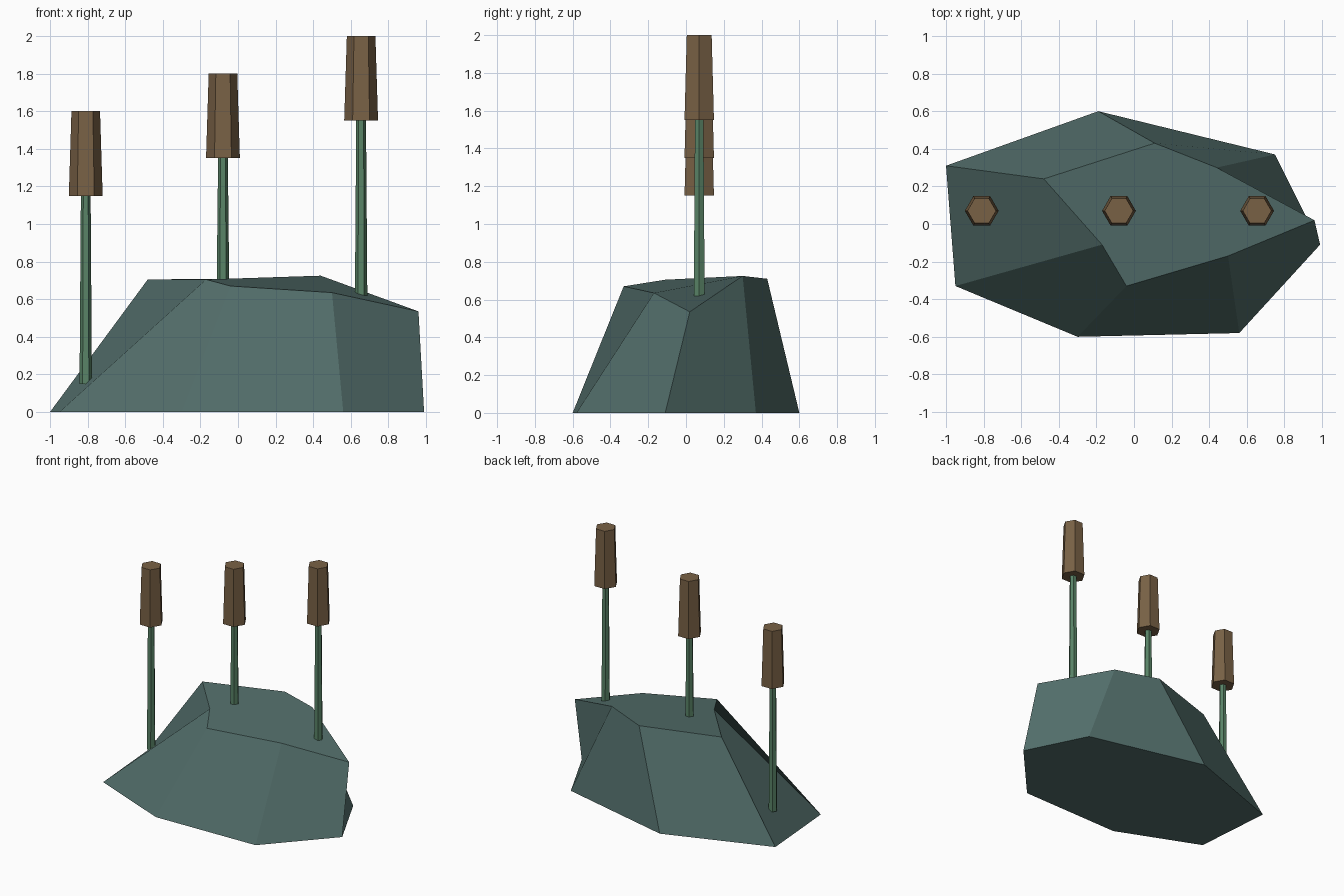
import bpy, bmesh

if "Cube" in bpy.data.objects:
    bpy.data.objects.remove(bpy.data.objects["Cube"])


def material(name, rgb):
    m = bpy.data.materials.new(name)
    m.diffuse_color = (*rgb, 1)
    m.use_nodes = True
    m.node_tree.nodes["Principled BSDF"].inputs["Base Color"].default_value = m.diffuse_color
    return m


rock_mat = material("slate_green", (0.085, 0.155, 0.145))
stem_mat = material("stem_green", (0.10, 0.23, 0.135))
head_mat = material("brown", (0.19, 0.12, 0.06))


def cone(name, x, y, z0, z1, r0, r1, mat):
    """Six-sided tapered post with corners on the x axis."""
    bpy.ops.mesh.primitive_cone_add(vertices=6, radius1=r0, radius2=r1, depth=z1 - z0,
                                    location=(x, y, (z0 + z1) / 2),
                                    rotation=(0, 0, 0.5235988))
    ob = bpy.context.object
    ob.name = name
    ob.data.materials.append(mat)
    return ob


# Rock: seven-sided foot and a smaller uneven top, joined by quads
foot = [(-1, .31), (-.95, -.33), (-.30, -.60), (.56, -.58),
        (.99, -.11), (.75, .37), (-.19, .60)]
crown = [(-.48, .24, .705), (-.17, -.11, .705), (-.04, -.33, .67), (.50, -.17, .635),
         (.96, .02, .535), (.44, .30, .725), (.11, .43, .71)]
bm = bmesh.new()
low = [bm.verts.new((x, y, 0)) for x, y in foot]
top = [bm.verts.new(p) for p in crown]
for i in range(7):
    j = (i + 1) % 7
    bm.faces.new((low[i], low[j], top[j], top[i]))
bm.faces.new(top)
bm.faces.new(low[::-1])
mesh = bpy.data.meshes.new("rock")
bm.to_mesh(mesh)
bm.free()
mesh.materials.append(rock_mat)
bpy.context.collection.objects.link(bpy.data.objects.new("rock", mesh))

# Reeds: thin stem rising from the rock with a seed head on top
for n, (x, base, neck) in enumerate([(-.81, .15, 1.15), (-.08, .70, 1.35), (.655, .62, 1.55)], 1):
    cone(f"stem_{n}", x, .07, base, neck, .033, .026, stem_mat)
    cone(f"seed_head_{n}", x, .07, neck, neck + .45, .09, .076, head_mat)

# Turn the posts so that their corners point along x
for ob in bpy.data.objects:
    if ob.name.startswith(("stem", "seed")):
        xs = [(ob.matrix_basis @ v.co).x - ob.location.x for v in ob.data.vertices]
        wide = .09 if ob.name.startswith("seed") else .033
        if max(xs) < wide * .95:
            ob.rotation_euler.z = 0
